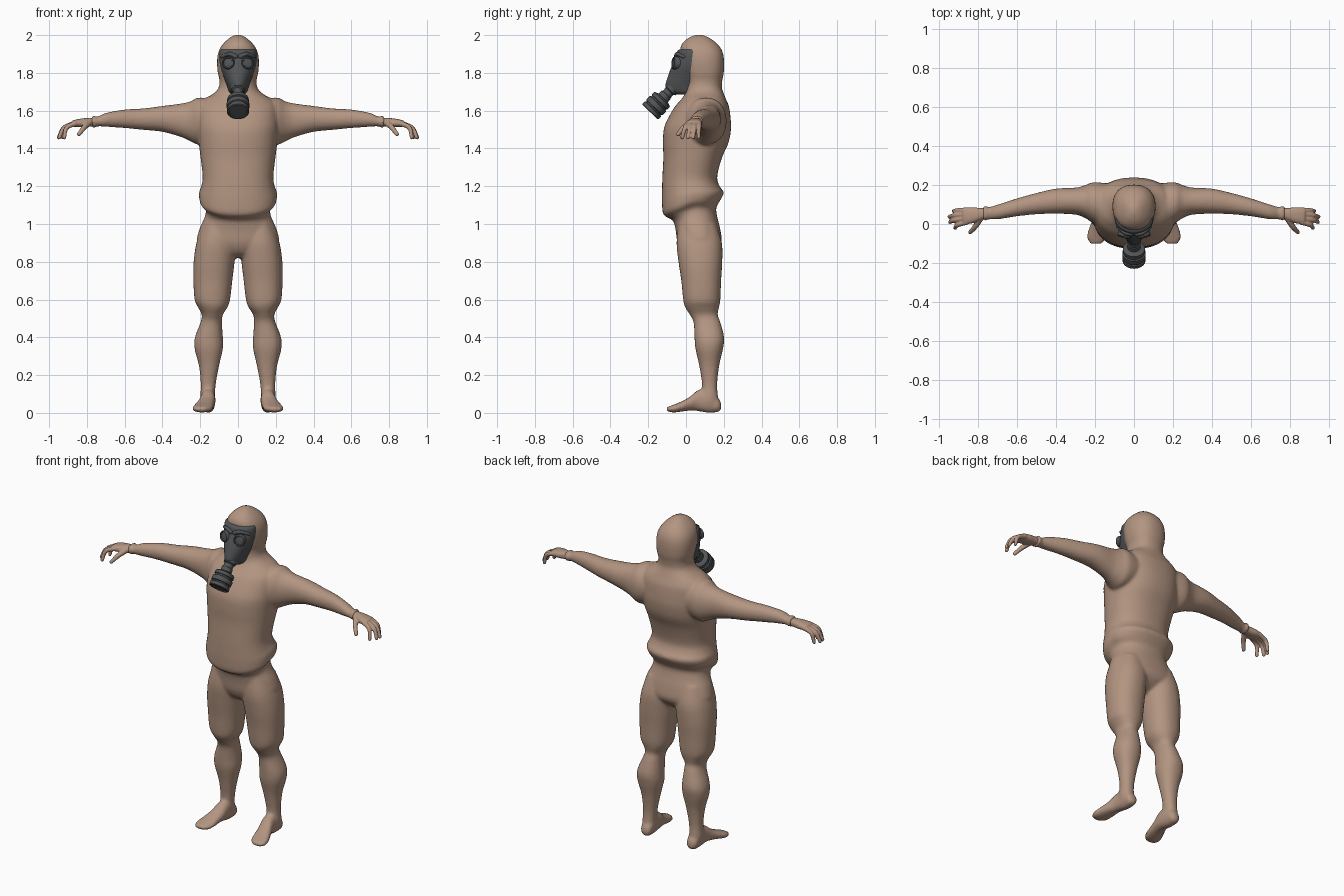
import bpy, bmesh, math
from mathutils import Vector, Matrix


def material(name, rgb):
    m = bpy.data.materials.new(name)
    m.diffuse_color = (*rgb, 1)
    return m


SUIT = material("tan_suit", (0.45, 0.30, 0.22))
RUBBER = material("dark_rubber", (0.085, 0.088, 0.092))


def skin_rings(bm, rings):
    vs = [[bm.verts.new(p) for p in r] for r in rings]
    n = len(vs[0])
    for a, b in zip(vs, vs[1:]):
        for i in range(n):
            bm.faces.new((a[i], a[(i + 1) % n], b[(i + 1) % n], b[i]))
    bm.faces.new(vs[0])
    bm.faces.new(vs[-1][::-1])


def smooth_sections(secs, steps):
    # Catmull-Rom through the given sections
    out = []
    for i in range(len(secs) - 1):
        p = [secs[max(0, min(len(secs) - 1, i + k))] for k in (-1, 0, 1, 2)]
        for s in range(steps):
            t = s / steps
            out.append([0.5 * (2 * b + (c - a) * t + (2 * a - 5 * b + 4 * c - d) * t * t
                               + (3 * b - a - 3 * c + d) * t ** 3) for a, b, c, d in zip(*p)])
    out.append(list(secs[-1]))
    return out


def loft(bm, axis, secs, power=2.2, side=1, steps=4, n=32, warp=None):
    # section = (position on axis, u0, u1, v0, v1)
    rings = []
    for t, u0, u1, v0, v1 in smooth_sections(secs, steps):
        ring = []
        for i in range(n):
            a = 2 * math.pi * i / n
            c, s = math.cos(a), math.sin(a)
            u = (u0 + u1) / 2 + (u1 - u0) / 2 * math.copysign(abs(c) ** (2 / power), c)
            v = (v0 + v1) / 2 + (v1 - v0) / 2 * math.copysign(abs(s) ** (2 / power), s)
            p = {"x": (t, u, v), "y": (u, t, v), "z": (u, v, t)}[axis]
            p = Vector((p[0] * side, p[1], p[2]))
            ring.append(warp(p) if warp else p)
        rings.append(ring)
    skin_rings(bm, rings)


def lathe(bm, origin, direction, profile, n=28):
    # profile = (radius, distance along direction)
    rot = Vector((0, 0, 1)).rotation_difference(Vector(direction)).to_matrix()
    skin_rings(bm, [[Vector(origin) + rot @ Vector((r * math.cos(2 * math.pi * i / n),
                                                    r * math.sin(2 * math.pi * i / n), h))
                     for i in range(n)] for r, h in profile])


def digit(bm, pts, r0, r1, side):
    path = smooth_sections(pts, 6)
    for i, (x, y, z) in enumerate(path):
        r = r0 + (r1 - r0) * i / (len(path) - 1)
        bmesh.ops.create_uvsphere(bm, u_segments=12, v_segments=8, radius=r,
                                  matrix=Matrix.Translation((x * side, y, z)))


def finish(name, bm, mat, voxel=None, smooth=4):
    bmesh.ops.recalc_face_normals(bm, faces=bm.faces)
    me = bpy.data.meshes.new(name)
    bm.to_mesh(me)
    bm.free()
    me.materials.append(mat)
    ob = bpy.data.objects.new(name, me)
    bpy.context.collection.objects.link(ob)
    if voxel:
        rm = ob.modifiers.new("merge", "REMESH")
        rm.mode = "VOXEL"
        rm.voxel_size = voxel
        rm.use_smooth_shade = True
        sm = ob.modifiers.new("soften", "SMOOTH")
        sm.factor, sm.iterations = 0.5, smooth
    else:
        bpy.ops.object.select_all(action="DESELECT")
        ob.select_set(True)
        bpy.context.view_layer.objects.active = ob
        bpy.ops.object.shade_smooth_by_angle(angle=math.radians(35))
    return ob


# Torso, hips and hooded head: (z, half width, front y, back y)
TORSO = [(0.82, .05, .02, .10), (0.85, .12, -.02, .15), (0.90, .212, -.045, .188),
         (0.97, .205, -.055, .182), (1.04, .175, -.07, .165), (1.085, .172, -.10, .16),
         (1.12, .20, -.122, .178), (1.165, .207, -.127, .20), (1.20, .195, -.127, .178),
         (1.25, .187, -.125, .165), (1.35, .198, -.12, .19), (1.43, .208, -.122, .225),
         (1.50, .215, -.118, .238), (1.55, .215, -.10, .237), (1.62, .21, -.06, .228),
         (1.66, .18, -.025, .212), (1.69, .13, -.005, .20), (1.72, .103, 0, .19),
         (1.76, .098, 0, .192), (1.80, .107, -.01, .20), (1.86, .111, -.022, .202),
         (1.91, .104, -.03, .194), (1.95, .082, -.024, .17), (1.985, .045, .012, .125),
         (2.002, .012, .055, .085)]
LEG = [(1.0, .03, .185, -.04, .16), (.9, .01, .22, -.05, .19), (.8, .018, .235, -.04, .192),
       (.7, .03, .236, -.025, .186), (.6, .042, .23, -.015, .182), (.56, .055, .212, -.005, .175),
       (.52, .08, .192, .02, .168), (.48, .085, .198, .04, .182), (.4, .08, .228, .045, .202),
       (.34, .08, .23, .05, .196), (.25, .10, .207, .07, .176), (.15, .118, .197, .085, .165),
       (.08, .122, .2, .08, .17), (.04, .125, .195, .08, .17)]
FOOT = [(.187, .14, .17, .02, .05), (.17, .125, .19, .005, .08), (.12, .12, .195, 0, .13),
        (.06, .12, .2, .01, .118), (.02, .125, .215, .012, .085), (-.03, .13, .235, .006, .058),
        (-.07, .14, .243, .002, .042), (-.102, .165, .225, .01, .03)]
ARM = [(.08, -.04, .2, 1.45, 1.65), (.2, 0, .215, 1.42, 1.67), (.25, .03, .2, 1.437, 1.65),
       (.3, .048, .187, 1.46, 1.638), (.4, .053, .182, 1.488, 1.625), (.5, .05, .16, 1.498, 1.612),
       (.6, .04, .132, 1.508, 1.606), (.7, .024, .10, 1.515, 1.588), (.745, .024, .088, 1.517, 1.567),
       (.76, .017, .093, 1.509, 1.575), (.775, .022, .09, 1.513, 1.57)]


def hem_droop(p):
    w = max(0, 1 - abs(p.z - 1.115) / 0.145)
    if p.y < 0.04:
        p.z -= 0.4 * (0.04 - p.y) * w * w * (3 - 2 * w)
    return p


bm = bmesh.new()
loft(bm, "z", [(z, -w, w, f, b) for z, w, f, b in TORSO], 2.3, n=48, warp=hem_droop)
for s in (1, -1):
    loft(bm, "z", LEG, side=s)
    loft(bm, "y", FOOT, side=s)
    loft(bm, "x", ARM, 2.1, side=s)
finish("body_suit", bm, SUIT, voxel=0.009, smooth=5)

# Hands: palm, four curved fingers and a thumb
PALM = [(.745, .032, .08, 1.52, 1.562), (.79, .02, .082, 1.515, 1.562),
        (.83, .004, .086, 1.512, 1.558), (.87, 0, .082, 1.515, 1.55), (.88, .01, .074, 1.522, 1.545)]
FINGERS = [(.072, .066, .935), (.052, .038, .957), (.03, .01, .954), (.009, -.02, .928)]
for s, label in ((1, "right"), (-1, "left")):
    bm = bmesh.new()
    loft(bm, "x", PALM, 2.4, side=s, n=24)
    for y0, y1, tip in FINGERS:
        digit(bm, [(.862, y0, 1.532), ((.862 + tip) / 2 + .012, (y0 + y1) / 2, 1.51),
                   (tip - .008, y1, 1.458)], .0145, .0105, s)
    digit(bm, [(.79, .03, 1.535), (.815, -.012, 1.51), (.842, -.042, 1.475)], .018, .011, s)
    finish(label + "_hand", bm, SUIT, voxel=0.0045, smooth=3)

# Rubber face mask: (z, half width, front y)
MASK = [(1.685, .035, -.045), (1.70, .048, -.085), (1.73, .058, -.108), (1.78, .076, -.096),
        (1.83, .093, -.078), (1.88, .1, -.056), (1.915, .097, -.046), (1.925, .086, -.03)]
bm = bmesh.new()
loft(bm, "z", [(z, -w, w, f, .06 - f) for z, w, f in MASK], 2.0, n=40)
finish("face_mask", bm, RUBBER)

# Goggle rims, with recessed lenses, and brow pads
for s, label in ((1, "right"), (-1, "left")):
    bm = bmesh.new()
    lathe(bm, (s * .044, -.035, 1.85), (s * .3, -1, .12),
          [(.034, 0), (.034, .03), (.031, .035), (.026, .035), (.024, .03), (.012, .032)])
    finish(label + "_goggle", bm, RUBBER)
    bm = bmesh.new()
    digit(bm, [(.012, -.052, 1.887), (.045, -.046, 1.9), (.085, -.012, 1.885)], .013, .01, s)
    finish(label + "_brow", bm, RUBBER, voxel=0.005, smooth=2)

# Breathing nozzle and ribbed filter canister, tilted 45 degrees down
DOWN = (0, -.69, -.72)
bm = bmesh.new()
lathe(bm, (0, -.068, 1.722), DOWN, [(.038, 0), (.036, .022), (.028, .027), (.028, .05),
                                    (.033, .052), (.033, .085)])
finish("nozzle", bm, RUBBER)
bm = bmesh.new()
lathe(bm, (0, -.124, 1.662), DOWN, [(.034, -.006), (.052, 0), (.057, .004), (.057, .022), (.053, .025),
                                    (.053, .032), (.06, .035), (.06, .062), (.054, .065),
                                    (.054, .071), (.059, .074), (.059, .092), (.055, .096),
                                    (.048, .096), (.046, .091), (.01, .091)], n=32)
finish("filter_canister", bm, RUBBER)
